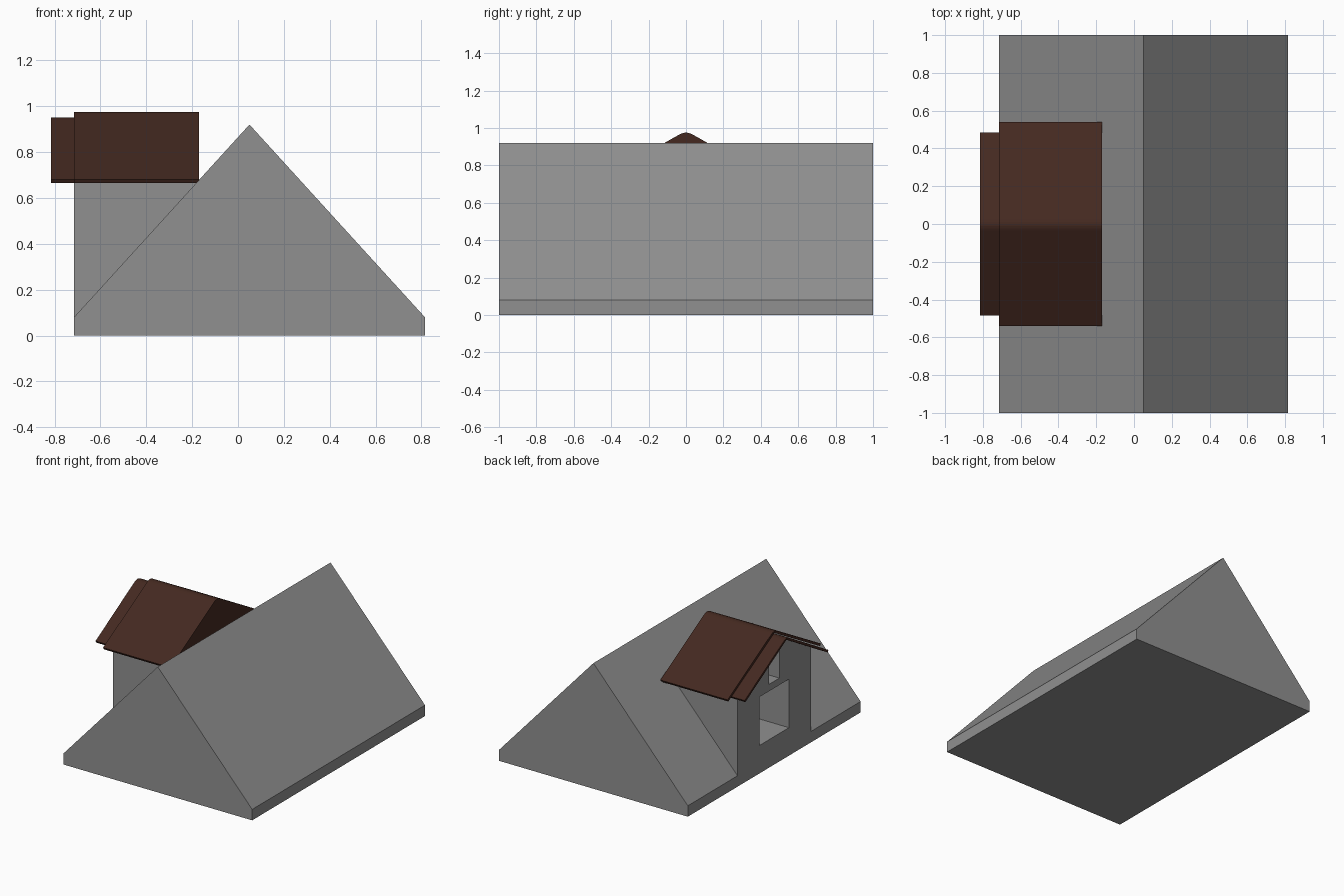
import bpy, bmesh, math

if "Cube" in bpy.data.objects:
    bpy.data.objects.remove(bpy.data.objects["Cube"])

SLOPE = 0.565                      # dormer roof pitch (rise over run)
X_WALL, X_BACK, X_FRONT = -0.715, -0.17, -0.815


def material(name, rgb):
    mat = bpy.data.materials.new(name)
    mat.diffuse_color = (*rgb, 1)
    mat.use_nodes = True
    mat.node_tree.nodes["Principled BSDF"].inputs["Base Color"].default_value = mat.diffuse_color
    return mat


brown = material("roof_brown", (0.058, 0.022, 0.0145))
grey = material("wall_grey", (0.28, 0.28, 0.28))


def prism(name, profile, axis, a, b, mat):
    """Extrude a closed 2D profile along x (profile = y,z) or y (profile = x,z)."""
    bm = bmesh.new()

    def co(p, t):
        return (t, p[0], p[1]) if axis == 'x' else (p[0], t, p[1])
    lo = [bm.verts.new(co(p, a)) for p in profile]
    hi = [bm.verts.new(co(p, b)) for p in profile]
    n = len(profile)
    bm.faces.new(lo)
    bm.faces.new(hi)
    for i in range(n):
        j = (i + 1) % n
        bm.faces.new((lo[i], lo[j], hi[j], hi[i]))
    bmesh.ops.recalc_face_normals(bm, faces=bm.faces)
    me = bpy.data.meshes.new(name)
    bm.to_mesh(me)
    bm.free()
    ob = bpy.data.objects.new(name, me)
    bpy.context.collection.objects.link(ob)
    me.materials.append(mat)
    return ob


def boolean(target, tool, operation):
    """Add a live boolean and hide its helper object."""
    m = target.modifiers.new(operation.title(), 'BOOLEAN')
    m.operation, m.object, m.solver = operation, tool, 'EXACT'
    tool.hide_render = True
    tool.hide_set(True)


def roof_profile(apex, half, thick, slope=SLOPE, soft=0.035):
    """Thin bent roof sheet with a rounded ridge and square-cut eaves."""
    ang = math.atan(slope)
    eave = apex - slope * half
    top = [(-half, eave)]
    for i in range(7):
        y = soft * (i / 3 - 1)
        top.append((y, apex - slope * (y * y + soft * soft) / (2 * soft)))
    top.append((half, eave))
    dy, dz = thick * math.sin(ang), thick * math.cos(ang)
    under = [(half - dy, eave - dz), (0, apex - thick / math.cos(ang)),
             (-half + dy, eave - dz)]
    return top + under


# Main gabled body
body = prism("main_roof_body",
             [(X_WALL, 0), (0.815, 0), (0.815, 0.08), (0.05, 0.92), (X_WALL, 0.08)],
             'y', -1, 1, grey)

# Dormer walls, merged into the main body
w, peak = 0.425, 0.942
side = peak - SLOPE * w
dormer = prism("dormer_walls",
               [(-w, 0), (w, 0), (w, side), (0, peak), (-w, side)],
               'x', X_WALL, X_BACK - 0.01, grey)
boolean(body, dormer, 'UNION')

# Deep window openings: large one and small attic one
for name, hw, z0, z1 in (("window_cutter", 0.17, 0.205, 0.56),
                         ("attic_window_cutter", 0.06, 0.61, 0.82)):
    cutter = prism(name, [(-hw, z0), (hw, z0), (hw, z1), (-hw, z1)],
                   'x', X_WALL - 0.1, X_WALL + 0.35, grey)
    boolean(body, cutter, 'DIFFERENCE')

# Dormer roof: upper sheet and narrower lower sheet projecting forward
prism("dormer_roof_upper", roof_profile(0.985, 0.54, 0.018),
      'x', X_WALL, X_BACK, brown)
prism("dormer_roof_lower", roof_profile(0.961, 0.485, 0.017, 0.578),
      'x', X_FRONT, X_BACK - 0.01, brown)

# Closed gable at the back of the dormer roof
prism("dormer_back_gable", [(-0.53, 0.667), (0.53, 0.667), (0, 0.966)],
      'x', X_BACK - 0.01, X_BACK - 0.001, brown)
